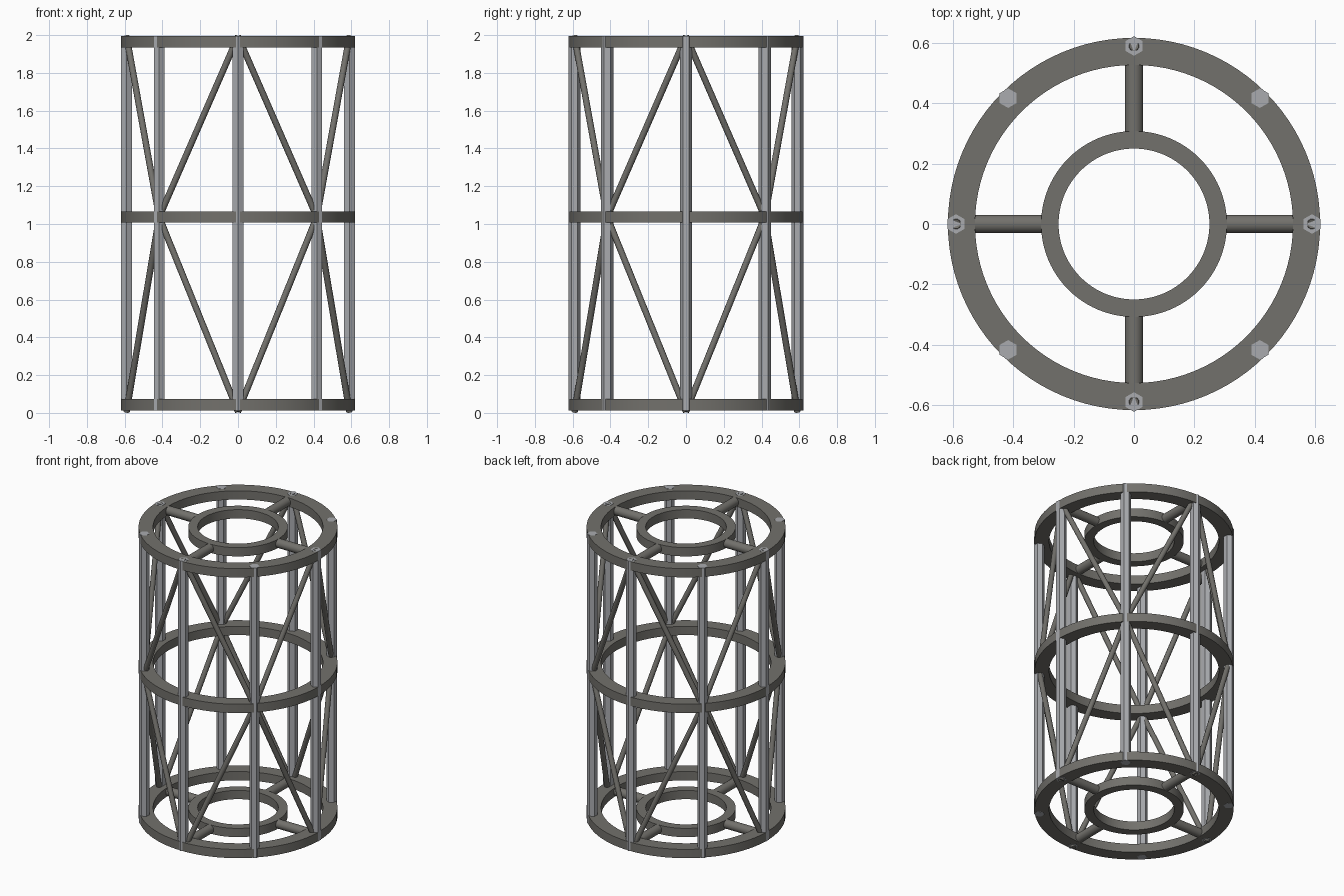
import bpy
import bmesh
from math import cos, sin, pi, radians
from mathutils import Vector, Matrix

cube = bpy.data.objects.get("Cube")
if cube:
    bpy.data.objects.remove(cube, do_unlink=True)


def material(name, rgb):
    mat = bpy.data.materials.new(name)
    mat.use_nodes = True
    mat.diffuse_color = (*rgb, 1)
    mat.node_tree.nodes["Principled BSDF"].inputs["Base Color"].default_value = (*rgb, 1)
    return mat


DARK = material("dark warm grey", (0.17, 0.165, 0.15))
LIGHT = material("light steel grey", (0.40, 0.41, 0.43))


def finish(name, bm, mat, smooth=True):
    bmesh.ops.recalc_face_normals(bm, faces=bm.faces)
    mesh = bpy.data.meshes.new(name)
    bm.to_mesh(mesh)
    bm.free()
    mesh.materials.append(mat)
    obj = bpy.data.objects.new(name, mesh)
    bpy.context.collection.objects.link(obj)
    if smooth:
        bpy.ops.object.select_all(action="DESELECT")
        obj.select_set(True)
        bpy.context.view_layer.objects.active = obj
        bpy.ops.object.shade_smooth_by_angle(angle=radians(35))
    return obj


def ring(name, outer, inner, bottom, top, sides=96):
    """Flat band with a rectangular section, spun about z."""
    bm = bmesh.new()
    corners = [(outer, bottom), (outer, top), (inner, top), (inner, bottom)]
    loops = [[bm.verts.new((r * cos(2 * pi * i / sides), r * sin(2 * pi * i / sides), z))
              for r, z in corners] for i in range(sides)]
    for i in range(sides):
        a, b = loops[i], loops[(i + 1) % sides]
        for j in range(4):
            k = (j + 1) % 4
            bm.faces.new((a[j], b[j], b[k], a[k]))
    return finish(name, bm, DARK)


def rod(name, start, end, radius, sides, mat, turn=0, smooth=True):
    """Capped straight bar between two points."""
    start, end = Vector(start), Vector(end)
    axis = end - start
    place = (Matrix.Translation((start + end) / 2)
             @ axis.to_track_quat("Z", "Y").to_matrix().to_4x4()
             @ Matrix.Rotation(turn, 4, "Z"))
    bm = bmesh.new()
    bmesh.ops.create_cone(bm, cap_ends=True, segments=sides, radius1=radius,
                          radius2=radius, depth=axis.length, matrix=place)
    return finish(name, bm, mat, smooth)


def around(index, radius, z):
    angle = index * pi / 4
    return (radius * cos(angle), radius * sin(angle), z)


POLE_R = 0.59
MID_Z = 1.037
LEVELS = {"bottom": 0.043, "middle": MID_Z, "top": 1.965}

# Horizontal rings, with hubs and spokes at both ends
for level, z in LEVELS.items():
    ring(level + "_ring", 0.617, 0.527, z - 0.03, z + 0.03)
    if level != "middle":
        ring(level + "_hub", 0.308, 0.25, z - 0.03, z + 0.03)
        for i in range(0, 8, 2):
            rod(f"{level}_spoke_{i // 2 + 1}", around(i, 0.28, z),
                around(i, 0.56, z), 0.0302, 24, DARK)

# Hexagonal upright poles, standing slightly proud of the rings
for i in range(8):
    rod(f"pole_{i + 1}", around(i, POLE_R, 0.012), around(i, POLE_R, 1.9965),
        0.0325, 6, LIGHT, smooth=False)

# Diagonal braces from the axis poles at the ends to the corner poles at the middle
for i in range(0, 8, 2):
    for side in (-1, 1):
        for level, z in (("lower", 0.007), ("upper", 1.993)):
            rod(f"{level}_brace_{i + (side + 3) // 2}", around(i, POLE_R, z),
                around(i + side, POLE_R, MID_Z), 0.017, 12, DARK)
